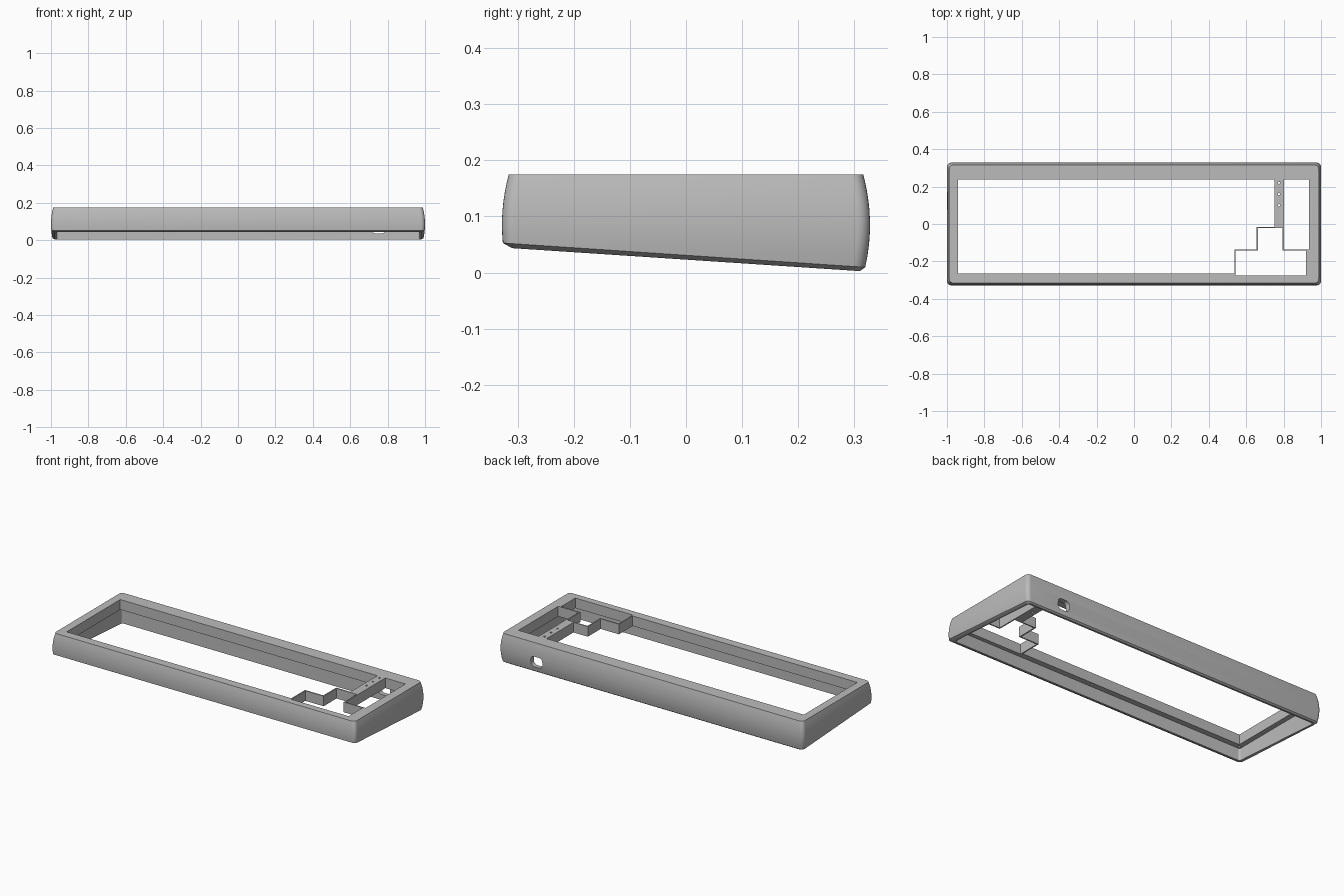
import bpy, bmesh, math
from mathutils import Matrix

if "Cube" in bpy.data.objects:
    bpy.data.objects.remove(bpy.data.objects["Cube"])

TOP, LIP_BOTTOM = 0.175, 0.115
HX, HY = 1.0, 0.328


def rounded_rect(hx, hy, r, cx=0, cy=0, seg=6):
    pts = []
    for k, (sx, sy) in enumerate([(1, 1), (-1, 1), (-1, -1), (1, -1)]):
        for i in range(seg + 1):
            a = math.pi / 2 * (k + i / seg)
            pts.append((cx + sx * (hx - r) + r * math.cos(a),
                        cy + sy * (hy - r) + r * math.sin(a)))
    return pts


def circle(cx, cy, r, n=16):
    return [(cx + r * math.cos(2 * math.pi * i / n),
             cy + r * math.sin(2 * math.pi * i / n)) for i in range(n)]


def loft(name, rings):
    """Closed solid through a stack of rings with equal point counts."""
    bm = bmesh.new()
    vs = [[bm.verts.new(p) for p in ring] for ring in rings]
    n = len(vs[0])
    for a, b in zip(vs, vs[1:]):
        for i in range(n):
            j = (i + 1) % n
            bm.faces.new((a[i], a[j], b[j], b[i]))
    bm.faces.new(vs[0][::-1])
    bm.faces.new(vs[-1])
    bmesh.ops.recalc_face_normals(bm, faces=bm.faces)
    me = bpy.data.meshes.new(name)
    bm.to_mesh(me)
    bm.free()
    ob = bpy.data.objects.new(name, me)
    bpy.context.collection.objects.link(ob)
    return ob


def prism(name, pts, z0, z1):
    return loft(name, [[(x, y, z) for x, y in pts] for z in (z0, z1)])


def cut(ob, cutter):
    cutter.hide_render = True
    m = ob.modifiers.new("cut", 'BOOLEAN')
    m.operation = 'DIFFERENCE'
    m.solver = 'EXACT'
    m.object = cutter
    bpy.context.view_layer.objects.active = ob
    bpy.ops.object.modifier_apply(modifier=m.name)
    bpy.data.objects.remove(cutter)


# Outer body: bulging sides, sloping underside with a small chamfer
def slope(y):
    return 0.031 - 0.066 * y


rings = [[(x, y, slope(y) - 0.008) for x, y in rounded_rect(HX - 0.02, HY - 0.018, 0.015)]]
for k in range(9):
    ring = []
    for x, y in rounded_rect(HX, HY, 0.022):
        z = slope(y) + (TOP - slope(y)) * k / 8
        inset = 1.5 * (z - 0.085) ** 2
        ring.append((x * (1 - inset / HX), y * (1 - inset / HY), z))
    rings.append(ring)
case = loft("keyboard_case", rings)

# Hollow underside, leaving a thin wall and the top lip
cut(case, prism("cavity", rounded_rect(HX - 0.03, HY - 0.03, 0.012), -0.1, LIP_BOTTOM))

# Key openings: main block, right column and arrow cluster
openings = {
    "main": [(-.94, -.265), (.536, -.265), (.536, -.136), (.656, -.136),
             (.656, -.015), (.75, -.015), (.75, .237), (-.94, .237)],
    "column": [(.802, -.136), (.935, -.136), (.935, .237), (.802, .237)],
    "arrows": [(.543, -.275), (.92, -.275), (.92, -.143), (.795, -.143),
               (.795, -.022), (.663, -.022), (.663, -.143), (.543, -.143)],
}
for name, pts in openings.items():
    cut(case, prism(name, pts, 0.05, 0.3))

# Cable port through the back wall
port = prism("port", rounded_rect(0.038, 0.031, 0.022, 0.753, 0.067), -0.4, -0.27)
port.data.transform(Matrix.Rotation(math.pi / 2, 4, 'X'))
cut(case, port)

# Indicator light holes in the bar
for y in (0.22, 0.16, 0.10):
    cut(case, prism("light_hole", circle(0.775, y, 0.006), 0.05, 0.3))

# Blind screw holes under the lip
for x, y in [(.05, -.282), (.953, -.282), (-.953, -.282), (.953, .27), (-.953, .27)]:
    cut(case, prism("screw_hole", circle(x, y, 0.007), 0.09, 0.15))

# Material and shading
grey = bpy.data.materials.new("mid_grey")
grey.diffuse_color = (0.5, 0.5, 0.5, 1)
grey.use_nodes = True
grey.node_tree.nodes["Principled BSDF"].inputs["Base Color"].default_value = grey.diffuse_color
case.data.materials.clear()
case.data.materials.append(grey)
for p in case.data.polygons:
    p.material_index = 0
bpy.ops.object.select_all(action='DESELECT')
case.select_set(True)
bpy.context.view_layer.objects.active = case
bpy.ops.object.shade_smooth_by_angle(angle=math.radians(30))
